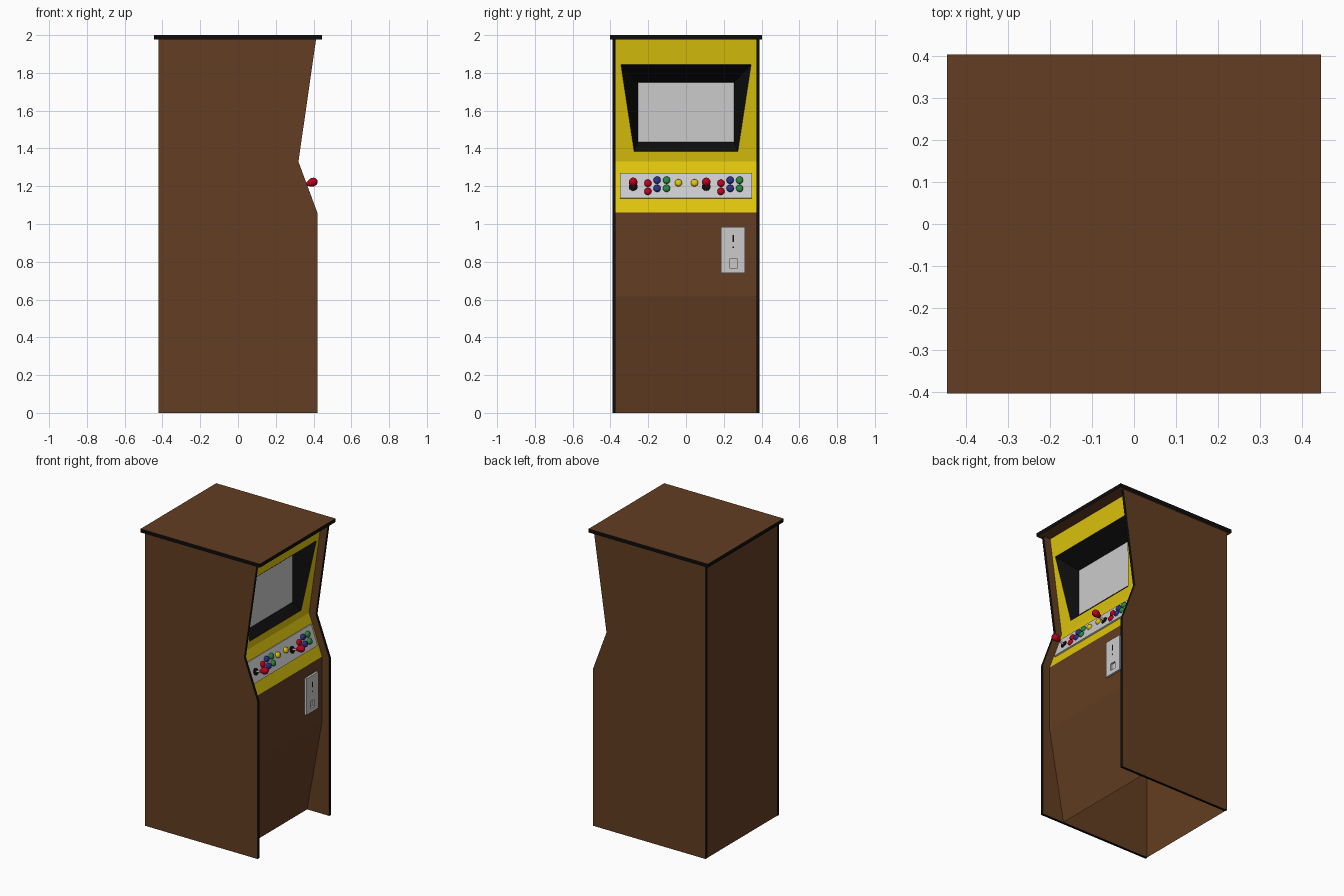
import bpy, bmesh, math
from mathutils import Matrix, Vector

if "Cube" in bpy.data.objects:
    bpy.data.objects.remove(bpy.data.objects["Cube"])

COLORS = {
    "brown": (0.125, 0.048, 0.016), "black": (0.004, 0.004, 0.004),
    "yellow": (0.74, 0.56, 0.004), "red": (0.5, 0.0, 0.012),
    "blue": (0.02, 0.03, 0.25), "green": (0.02, 0.25, 0.05),
}
MATS = {}
for key, c in COLORS.items():
    MATS[key] = bpy.data.materials.new(key)
    MATS[key].diffuse_color = (*c, 1)


def finish(name, bm, mats):
    me = bpy.data.meshes.new(name)
    bm.to_mesh(me)
    bm.free()
    for m in mats:
        me.materials.append(MATS.get(m))
    ob = bpy.data.objects.new(name, me)
    bpy.context.collection.objects.link(ob)
    return ob


def prism(name, points, vec, cap, edge):
    """Extrude a flat outline; caps and rim get different colours."""
    bm = bmesh.new()
    f = bm.faces.new([bm.verts.new(p) for p in points])
    r = bmesh.ops.extrude_face_region(bm, geom=[f], use_keep_orig=True)
    top = [g for g in r["geom"] if isinstance(g, bmesh.types.BMFace)]
    bmesh.ops.translate(bm, vec=vec, verts=[v for t in top for v in t.verts])
    for face in bm.faces:
        face.material_index = 0 if (face == f or face in top) else 1
    bmesh.ops.recalc_face_normals(bm, faces=bm.faces)
    return finish(name, bm, [cap, edge])


def ribbon(name, profile, mat, half=0.373):
    """Sheet between the side panels along an (x, z) profile."""
    bm = bmesh.new()
    rows = [[bm.verts.new((x, y, z)) for y in (-half, half)] for x, z in profile]
    for a, b in zip(rows, rows[1:]):
        bm.faces.new((a[0], a[1], b[1], b[0]))
    return finish(name, bm, [mat])


def box(name, center, size, mat=None, tilt=0):
    bm = bmesh.new()
    bmesh.ops.create_cube(bm, size=1)
    bmesh.ops.scale(bm, vec=size, verts=bm.verts)
    ob = finish(name, bm, [mat] if mat else [])
    ob.location = center
    ob.rotation_euler.y = tilt
    return ob


def lathe(name, profile, base, tilt, mat, n=20):
    """Revolve (radius, height) points about the panel normal."""
    bm = bmesh.new()
    rings = []
    for r, h in profile:
        if r == 0:
            rings.append([bm.verts.new((0, 0, h))] * n)
        else:
            rings.append([bm.verts.new((r * math.cos(2 * math.pi * i / n),
                                        r * math.sin(2 * math.pi * i / n), h)) for i in range(n)])
    for a, b in zip(rings, rings[1:]):
        for i in range(n):
            j = (i + 1) % n
            bm.faces.new(list(dict.fromkeys((a[i], a[j], b[j], b[i]))))
    ob = finish(name, bm, [mat] if mat else [])
    ob.location = base
    ob.rotation_euler.y = tilt
    bpy.ops.object.select_all(action="DESELECT")
    ob.select_set(True)
    bpy.context.view_layer.objects.active = ob
    bpy.ops.object.shade_smooth_by_angle(angle=math.radians(40))
    return ob


# Cabinet shell: side panels with black trim, top board, back board
SIDE = [(-0.42, 0), (0.42, 0), (0.42, 1.06), (0.32, 1.33), (0.413, 1.977), (-0.42, 1.977)]
for label, s in (("left", -1), ("right", 1)):
    prism(label + "_side_panel", [(x, s * 0.39, z) for x, z in SIDE],
          (0, -s * 0.018, 0), "brown", "black")
prism("top_board", [(x, y, 1.976) for x, y in
      ((-0.445, -0.403), (0.445, -0.403), (0.445, 0.403), (-0.445, 0.403))],
      (0, 0, 0.024), "brown", "black")
ribbon("back_board", [(-0.418, 1.977), (-0.418, 0)], "brown")

# Front: kick board, control panel
C0, C1, TOP = (0.367, 1.06), (0.27, 1.33), (0.362, 1.977)
ribbon("front_board", [(0.255, 0), (0.367, 0.62), C0], "brown")
ribbon("control_panel", [C0, C1], "yellow")


# Monitor bezel: yellow frame, black sloped recess, grey screen
def bezel_x(z):
    return C1[0] + (TOP[0] - C1[0]) * (z - C1[1]) / (TOP[1] - C1[1])


def loop(bm, low, high, x=None):
    (yl, zl), (yh, zh) = low, high
    return [bm.verts.new((bezel_x(z) if x is None else x, y, z))
            for y, z in ((-yl, zl), (yl, zl), (yh, zh), (-yh, zh))]


def frame(bm, a, b):
    for i in range(4):
        j = (i + 1) % 4
        bm.faces.new((a[i], a[j], b[j], b[i]))


HOLE = ((0.275, 1.385), (0.345, 1.845))
VIEW = ((0.255, 1.435), (0.255, 1.75))
bm = bmesh.new()
frame(bm, loop(bm, (0.373, C1[1]), (0.373, TOP[1])), loop(bm, *HOLE))
finish("monitor_bezel", bm, ["yellow"])
bm = bmesh.new()
frame(bm, loop(bm, *HOLE), loop(bm, *VIEW, x=0.228))
finish("monitor_recess", bm, ["black"])
bm = bmesh.new()
bm.faces.new(loop(bm, *VIEW, x=0.228))
finish("screen", bm, [])

# Control plate
N = Vector((C1[1] - C0[1], 0, C0[0] - C1[0])).normalized()
TILT = math.atan2(N.x, N.z)


def on_panel(y, z, h=0.0):
    x = C0[0] + (C1[0] - C0[0]) * (z - C0[1]) / (C1[1] - C0[1])
    return Vector((x, y, z)) + N * h


box("control_plate", on_panel(0, 1.201, 0.003), (0.141, 0.7, 0.014), None, TILT)

# Joysticks and buttons, one set per player
BUTTON = [(0.019, 0), (0.019, 0.011), (0.016, 0.016), (0.009, 0.019), (0, 0.02)]


def button(name, y, z, color):
    lathe(name, BUTTON, on_panel(y, z - 0.006, 0.008), TILT, color)


for k, y0 in enumerate((-0.28, 0.107), 1):
    base = on_panel(y0, 1.194, 0.009)
    lathe(f"joystick_base_{k}", [(0.023, 0), (0.023, 0.005), (0.016, 0.01), (0, 0.011)],
          base, TILT, "black")
    lathe(f"joystick_shaft_{k}", [(0.007, 0), (0.007, 0.06)], base, TILT, None, 12)
    lathe(f"joystick_knob_{k}", [(0, 0.036), (0.009, 0.037), (0.013, 0.046), (0.02, 0.06),
                                (0.023, 0.073), (0.021, 0.085), (0.013, 0.095), (0, 0.099)],
          base, TILT, "red")
    for color, dy, lift in (("red", 0.078, 0), ("blue", 0.127, 0.016), ("green", 0.177, 0.016)):
        for row, z in (("upper", 1.217), ("lower", 1.174)):
            button(f"{color}_button_{row}_{k}", y0 + dy, z + lift, color)
    button(f"start_button_{k}", (-0.04, 0.045)[k - 1], 1.219, "yellow")

# Coin door with recessed return pocket, slot and reject button
door = box("coin_door", (0.37, 0.25, 0.862), (0.022, 0.127, 0.245))
pocket = box("pocket_cutter", (0.382, 0.251, 0.791), (0.026, 0.042, 0.048))
pocket.hide_render = True
cut = door.modifiers.new("pocket", "BOOLEAN")
cut.operation, cut.object, cut.solver = "DIFFERENCE", pocket, "EXACT"
bpy.context.view_layer.objects.active = door
bpy.ops.object.modifier_apply(modifier="pocket")
bpy.data.objects.remove(pocket)
box("coin_slot", (0.38, 0.249, 0.923), (0.004, 0.008, 0.037), "black")
box("coin_reject", (0.38, 0.249, 0.876), (0.004, 0.008, 0.008), "black")

for m in bpy.data.materials:
    if m.users and not m.is_grease_pencil:
        m.use_nodes = True
        m.node_tree.nodes["Principled BSDF"].inputs["Base Color"].default_value = m.diffuse_color
